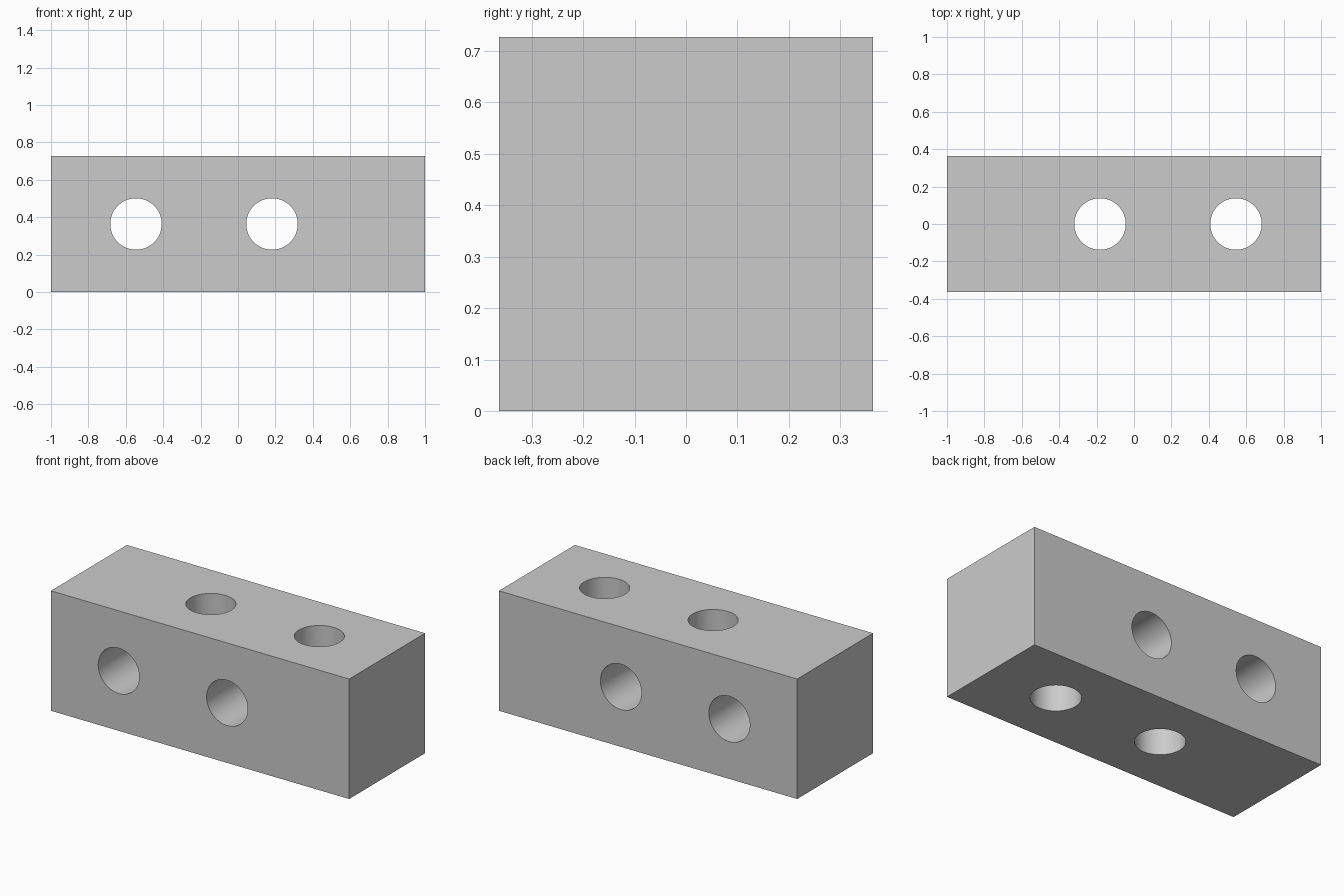
import bpy
import math

if "Cube" in bpy.data.objects:
    bpy.data.objects.remove(bpy.data.objects["Cube"])

W = 8 / 11          # square section of the bar
R = 0.1375          # hole radius

# Bar
bpy.ops.mesh.primitive_cube_add(size=1, location=(0, 0, W / 2))
bar = bpy.context.object
bar.name = "drilled_bar"
bar.scale = (2, W, W)
bpy.ops.object.transform_apply(location=True, rotation=False, scale=True)


def drill(x, rotation):
    """Cut one through hole at x along the rotated cylinder axis."""
    bpy.ops.mesh.primitive_cylinder_add(vertices=96, radius=R, depth=W * 1.4,
                                        location=(x, 0, W / 2), rotation=rotation)
    cutter = bpy.context.object
    cutter.name = "hole_cutter"
    cutter.hide_render = True
    mod = bar.modifiers.new("hole", 'BOOLEAN')
    mod.operation = 'DIFFERENCE'
    mod.solver = 'EXACT'
    mod.object = cutter
    bpy.context.view_layer.objects.active = bar
    bpy.ops.object.modifier_apply(modifier=mod.name)
    bpy.data.objects.remove(cutter, do_unlink=True)


# Alternating holes: front-to-back, then vertical
for i in range(4):
    drill((-6 + 4 * i) / 11, (math.pi / 2, 0, 0) if i % 2 == 0 else (0, 0, 0))

# Smooth hole walls, sharp rims and box edges
bpy.ops.object.select_all(action='DESELECT')
bar.select_set(True)
bpy.context.view_layer.objects.active = bar
bpy.ops.object.shade_smooth_by_angle(angle=math.radians(30))
